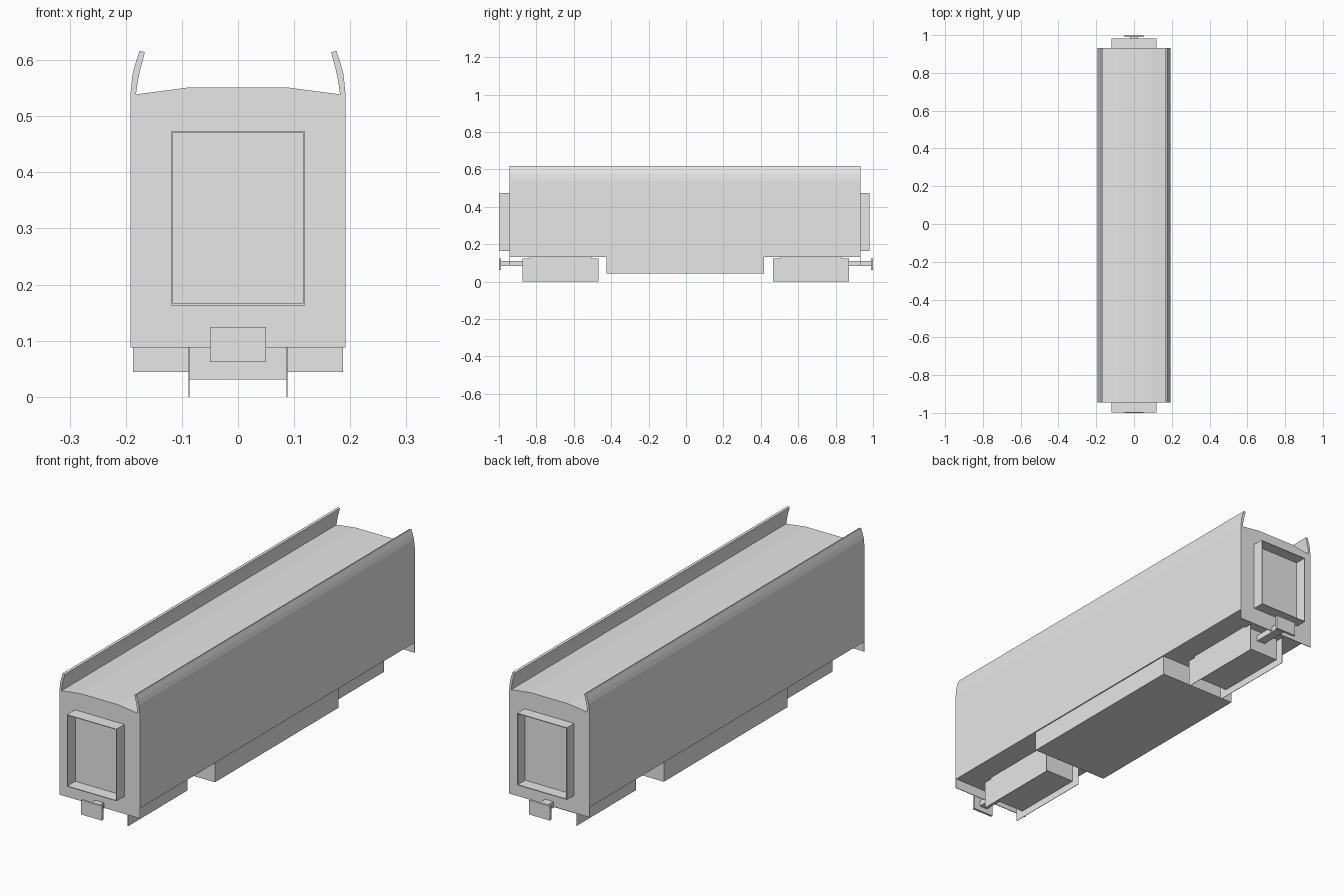
import bpy, bmesh

if "Cube" in bpy.data.objects:
    bpy.data.objects.remove(bpy.data.objects["Cube"], do_unlink=True)

grey = bpy.data.materials.new("plain_grey")
grey.use_nodes = True
GREY = (0.8, 0.8, 0.8, 1)
grey.diffuse_color = GREY
grey.node_tree.nodes["Principled BSDF"].inputs["Base Color"].default_value = GREY


def finish(name, bm):
    bmesh.ops.recalc_face_normals(bm, faces=bm.faces)
    mesh = bpy.data.meshes.new(name)
    bm.to_mesh(mesh)
    bm.free()
    mesh.materials.append(grey)
    obj = bpy.data.objects.new(name, mesh)
    bpy.context.collection.objects.link(obj)
    return obj


def box(name, x0, x1, y0, y1, z0, z1):
    bm = bmesh.new()
    bmesh.ops.create_cube(bm, size=1)
    for v in bm.verts:
        v.co.x = x1 if v.co.x > 0 else x0
        v.co.y = y1 if v.co.y > 0 else y0
        v.co.z = z1 if v.co.z > 0 else z0
    return finish(name, bm)


def extrude_profile(name, points, y0, y1):
    bm = bmesh.new()
    face = bm.faces.new([bm.verts.new((x, y0, z)) for x, z in points])
    new = bmesh.ops.extrude_face_region(bm, geom=[face])["geom"]
    for v in new:
        if isinstance(v, bmesh.types.BMVert):
            v.co.y = y1
    return finish(name, bm)


BACK, FRONT = 0.932, -0.944

# Body shell: sides, curved upstanding fins and shallow faceted roof
half = [(0.192, 0.131), (0.192, 0.537), (0.188, 0.575), (0.183, 0.594),
        (0.175, 0.617), (0.166, 0.614), (0.175, 0.58), (0.179, 0.56),
        (0.182, 0.539), (0.09, 0.551)]
profile = half + [(-x, z) for x, z in reversed(half)]
extrude_profile("body_shell", profile, FRONT, BACK)

# Equipment box slung between the bogies
box("underfloor_box", -0.187, 0.187, -0.424, 0.418, 0.044, 0.132)

for label, s, end, tip in (("front", -1, FRONT, -0.998), ("back", 1, BACK, 0.982)):
    # Skirt carrying the end wall below the sides
    y0, y1 = sorted((end, end - s * 0.003))
    box(label + "_end_skirt", -0.192, 0.192, y0, y1, 0.088, 0.132)

    # Open gangway tube with thin walls
    y0, y1 = sorted((end - s * 0.002, tip))
    for side, x in (("left", 0.117), ("right", -0.117)):
        box(f"{label}_gangway_{side}_wall", x - 0.0015, x + 0.0015, y0, y1, 0.163, 0.474)
    box(label + "_gangway_top", -0.117, 0.117, y0, y1, 0.471, 0.474)
    box(label + "_gangway_floor", -0.117, 0.117, y0, y1, 0.163, 0.166)

    # Bogie: inner block between two deeper side plates
    mid = s * 0.67 - 0.002
    box(label + "_bogie_block", -0.086, 0.086, mid - 0.166, mid + 0.166, 0.031, 0.132)
    for side, x in (("left", 0.087), ("right", -0.087)):
        box(f"{label}_bogie_{side}_plate", x - 0.001, x + 0.001,
            mid - 0.203, mid + 0.203, 0, 0.123)

    # Coupler bar and buffer plate
    y0, y1 = sorted((s * 0.83, s * 0.992))
    box(label + "_coupler_bar", -0.02, 0.02, y0, y1, 0.084, 0.11)
    y0, y1 = sorted((s * 0.99, s))
    box(label + "_coupler_plate", -0.05, 0.05, y0, y1, 0.062, 0.124)
